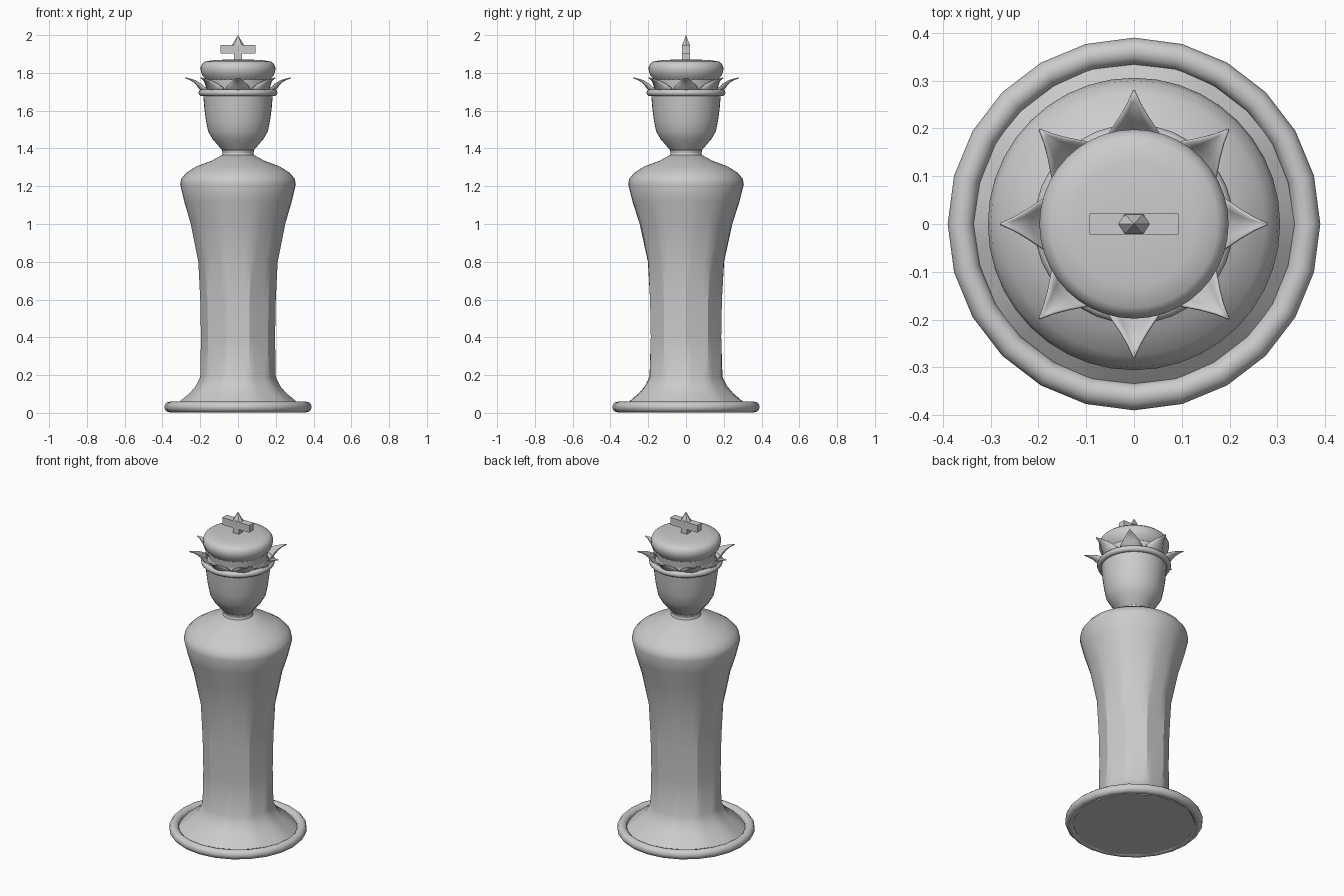
import bpy, bmesh, math
from mathutils import Matrix, Vector

if "Cube" in bpy.data.objects:
    bpy.data.objects.remove(bpy.data.objects["Cube"], do_unlink=True)

grey = bpy.data.materials.new("plain grey")
grey.use_nodes = True
COLOUR = (0.6, 0.6, 0.6, 1)
grey.diffuse_color = COLOUR
grey.node_tree.nodes["Principled BSDF"].inputs["Base Color"].default_value = COLOUR


def finish(name, bm, angle=30, fix_normals=True):
    if fix_normals:
        bmesh.ops.recalc_face_normals(bm, faces=bm.faces)
    mesh = bpy.data.meshes.new(name)
    bm.to_mesh(mesh)
    bm.free()
    mesh.materials.append(grey)
    obj = bpy.data.objects.new(name, mesh)
    bpy.context.collection.objects.link(obj)
    bpy.ops.object.select_all(action='DESELECT')
    obj.select_set(True)
    bpy.context.view_layer.objects.active = obj
    bpy.ops.object.shade_smooth_by_angle(angle=math.radians(angle))
    return obj


def lathe(name, profile, segments=40, sides=10):
    """Profile rows are (radius, height, facet); facet 1 gives a full polygon section."""
    bm = bmesh.new()
    rings = []
    half = math.pi / sides
    for row in profile:
        r, z = row[:2]
        facet = row[2] if len(row) > 2 else 0
        ring = []
        for i in range(segments):
            a = math.tau * i / segments
            flat = math.cos(half) / math.cos(a % (2 * half) - half)
            rr = r * (1 - facet + facet * flat)
            ring.append(bm.verts.new((rr * math.cos(a), rr * math.sin(a), z)))
        rings.append(ring)
    for low, high in zip(rings, rings[1:]):
        for i in range(segments):
            j = (i + 1) % segments
            bm.faces.new((low[i], low[j], high[j], high[i]))
    bm.faces.new(rings[0][::-1])
    bm.faces.new(rings[-1])
    return finish(name, bm)


def ring(name, major, minor, z, segments, height=1.0):
    bpy.ops.mesh.primitive_torus_add(major_radius=major, minor_radius=minor,
                                     major_segments=segments, minor_segments=12,
                                     location=(0, 0, z))
    obj = bpy.context.object
    obj.name = name
    obj.scale.z = height
    obj.data.materials.append(grey)
    bpy.ops.object.shade_smooth_by_angle(angle=math.radians(40))


# Robe with a flared foot, faceted waist and round shoulders
lathe("body", [(0.35, 0.005, 0.6), (0.345, 0.03, 0.6), (0.31, 0.06, 0.6), (0.255, 0.105, 0.5),
               (0.225, 0.14, 0.6), (0.2, 0.19, 0.7), (0.196, 0.4, 1), (0.2, 0.6, 1),
               (0.21, 0.8, 0.8), (0.25, 1.0, 0.4), (0.285, 1.12, 0.1), (0.306, 1.21),
               (0.3, 1.24), (0.275, 1.27), (0.22, 1.305), (0.14, 1.335), (0.085, 1.365)])
ring("base_ring", 0.362, 0.028, 0.031, 24)

# Neck and head
lathe("neck", [(0.085, 1.33), (0.088, 1.36), (0.082, 1.375), (0.085, 1.39), (0.08, 1.40)])
lathe("head", [(0.075, 1.38), (0.105, 1.415), (0.135, 1.45), (0.158, 1.49), (0.17, 1.55),
               (0.178, 1.61), (0.185, 1.69)])
ring("crown_ring", 0.191, 0.018, 1.695, 32)

# Hat with a soft rim and low dome
lathe("hat", [(0.18, 1.69), (0.165, 1.72), (0.17, 1.765), (0.188, 1.785), (0.197, 1.81),
              (0.198, 1.83), (0.19, 1.848), (0.175, 1.86), (0.13, 1.867), (0.06, 1.871)])

# Eight curved crown leaves: rows are (radius, height, half width)
LEAF = [(0.185, 1.70, 0.064), (0.203, 1.715, 0.061), (0.217, 1.735, 0.048),
        (0.238, 1.755, 0.028), (0.258, 1.766, 0.013), (0.28, 1.774, 0.001)]
bm = bmesh.new()
for k in range(8):
    turn = Matrix.Rotation(math.tau * k / 8, 3, 'Z')
    rows = []
    for r, z, w in LEAF:
        row = []
        for s in (-1, -0.5, 0, 0.5, 1):
            curl = 0.45 * w * s * s
            row.append(bm.verts.new(turn @ Vector((r - curl, w * s, z + 0.3 * curl))))
        rows.append(row)
    for low, high in zip(rows, rows[1:]):
        for i in range(4):
            bm.faces.new((low[i], low[i + 1], high[i + 1], high[i]))
leaves = finish("crown_leaves", bm, 50)
thick = leaves.modifiers.new("thickness", 'SOLIDIFY')
thick.thickness = 0.005
thick.offset = 0

# Cross: stem, arms and pointed tip
for name, size, z in (("cross_stem", (0.042, 0.042, 0.09), 1.905),
                      ("cross_arms", (0.186, 0.044, 0.045), 1.924)):
    bm = bmesh.new()
    bmesh.ops.create_cube(bm, size=1)
    bmesh.ops.scale(bm, vec=size, verts=bm.verts)
    bmesh.ops.translate(bm, vec=(0, 0, z), verts=bm.verts)
    finish(name, bm)

bm = bmesh.new()
base = [bm.verts.new((x, y, 1.944)) for x, y in
        ((0.034, 0), (0.02, 0.022), (-0.02, 0.022), (-0.034, 0), (-0.02, -0.022), (0.02, -0.022))]
tip = bm.verts.new((0, 0, 2.0))
bm.faces.new(base[::-1])
for i in range(6):
    bm.faces.new((base[i], base[(i + 1) % 6], tip))
finish("cross_tip", bm)
